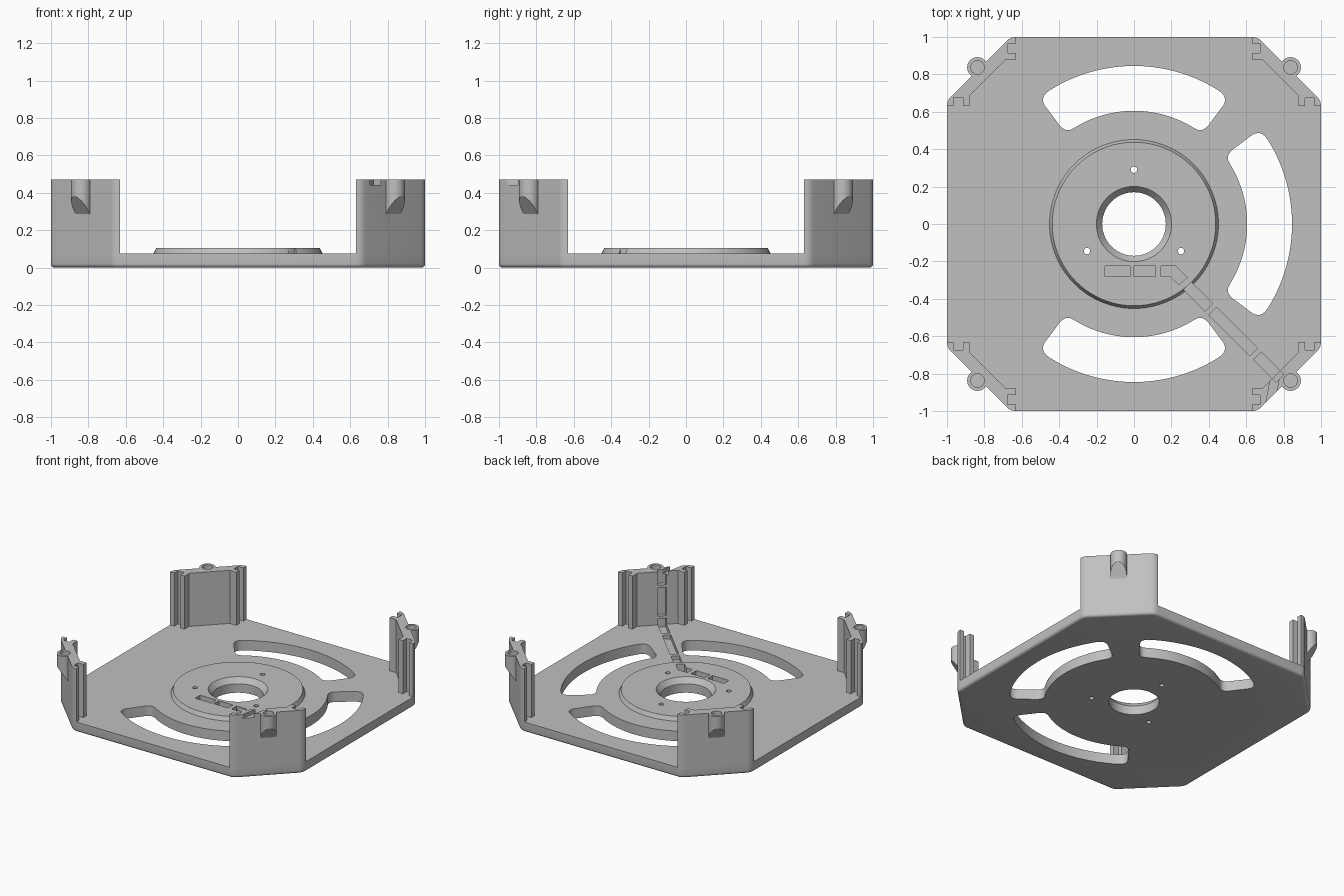
import bpy, bmesh, math
from mathutils import Matrix, Vector

cube = bpy.data.objects.get("Cube")
if cube:
    bpy.data.objects.remove(cube, do_unlink=True)

PLATE, DISC, TOP = 0.075, 0.105, 0.47

grey = bpy.data.materials.new("light_grey")
grey.use_nodes = True
grey.diffuse_color = (0.53, 0.53, 0.53, 1)
grey.node_tree.nodes["Principled BSDF"].inputs["Base Color"].default_value = grey.diffuse_color


def to_object(bm, name):
    bmesh.ops.recalc_face_normals(bm, faces=bm.faces)
    mesh = bpy.data.meshes.new(name)
    bm.to_mesh(mesh)
    bm.free()
    obj = bpy.data.objects.new(name, mesh)
    bpy.context.collection.objects.link(obj)
    return obj


def rounded(points, size, only=None, steps=6):
    """Round polygon corners; `only` limits it to some corner indices."""
    out = []
    for i, p in enumerate(points):
        p = Vector(p)
        if only is not None and i not in only:
            out.append(p)
            continue
        a = p + (Vector(points[i - 1]) - p).normalized() * size
        b = p + (Vector(points[(i + 1) % len(points)]) - p).normalized() * size
        for k in range(steps + 1):
            t = k / steps
            out.append(a * (1 - t) ** 2 + p * 2 * t * (1 - t) + b * t * t)
    return out


def prism(name, points, z0, z1, turn=0, bottom_bevel=0):
    bm = bmesh.new()
    face = bm.faces.new([bm.verts.new((x, y, z0)) for x, y in points])
    new = bmesh.ops.extrude_face_region(bm, geom=[face])["geom"]
    bmesh.ops.translate(bm, vec=(0, 0, z1 - z0),
                        verts=[v for v in new if isinstance(v, bmesh.types.BMVert)])
    bmesh.ops.recalc_face_normals(bm, faces=bm.faces)
    if bottom_bevel:
        rim = [e for e in bm.edges if all(abs(v.co.z - z0) < 1e-5 for v in e.verts)]
        bmesh.ops.bevel(bm, geom=rim, offset=bottom_bevel, segments=4,
                        profile=0.5, affect='EDGES')
    bm.transform(Matrix.Rotation(turn, 4, 'Z'))
    return to_object(bm, name)


def cone(name, r0, r1, z0, z1, x=0, y=0, sides=32):
    bm = bmesh.new()
    bmesh.ops.create_cone(bm, cap_ends=True, segments=sides, radius1=r0, radius2=r1,
                          depth=z1 - z0, matrix=Matrix.Translation((x, y, (z0 + z1) / 2)))
    return to_object(bm, name)


def strip(p, q, width, z0, z1):
    """Box running along the segment p-q."""
    p, q = Vector(p), Vector(q)
    d = (q - p).normalized()
    n = Vector((-d.y, d.x)) * width / 2
    return prism("cutter", [p - n, q - n, q + n, p + n], z0, z1)


def combine(obj, other, operation='DIFFERENCE'):
    mod = obj.modifiers.new("boolean", 'BOOLEAN')
    mod.operation, mod.solver, mod.object = operation, 'EXACT', other
    bpy.context.view_layer.update()
    result = obj.evaluated_get(bpy.context.evaluated_depsgraph_get())
    mesh = bpy.data.meshes.new_from_object(result)
    obj.modifiers.clear()
    obj.data = mesh
    bpy.data.objects.remove(other, do_unlink=True)


# Base plate: square with cut, rounded corners and a soft lower rim
C = 0.66
octagon = [(1, -C), (1, C), (C, 1), (-C, 1), (-1, C), (-1, -C), (-C, -1), (C, -1)]
base = prism("base_plate", rounded(octagon, 0.03), 0, PLATE, bottom_bevel=0.02)

# Raised centre disc with a sloping edge
combine(base, cone("disc", 0.453, 0.437, PLATE - 0.003, DISC, sides=96), 'UNION')

# Four curved slots
MID, HALF = 0.72, math.radians(37)
box = [(-HALF * MID, 0.605), (HALF * MID, 0.605), (HALF * MID, 0.845), (-HALF * MID, 0.845)]
corners = rounded(box, 0.06)
slot = []
for i, p in enumerate(corners):
    q = corners[(i + 1) % len(corners)]
    n = 36 if abs(q.x - p.x) > 0.1 else 1
    slot += [p.lerp(q, k / n) for k in range(n)]
slot = [(s.y * math.cos(s.x / MID), s.y * math.sin(s.x / MID)) for s in slot]
for k in range(4):
    combine(base, prism("cutter", slot, -0.1, 0.2, turn=k * math.pi / 2))

# Centre bore with funnel, and three screw holes
combine(base, cone("cutter", 0.17, 0.17, -0.1, 0.2, sides=72))
combine(base, cone("cutter", 0.165, 0.205, 0.06, DISC + 0.005, sides=72))
for k in range(3):
    a = math.radians(90 + 120 * k)
    combine(base, cone("cutter", 0.017, 0.017, -0.1, 0.2, 0.29 * math.cos(a), 0.29 * math.sin(a)))

# Cable channel: pockets left open between small bridges
W, FLOOR, ROW = 0.058, 0.045, -0.253
for x0, x1 in ((-0.155, -0.02), (0.0, 0.115)):
    combine(base, strip((x0, ROW), (x1, ROW), W, FLOOR, 0.2))
bend = [(0.145, ROW + W / 2), (0.145, ROW - W / 2), (0.195, ROW - W / 2),
        (0.24, -0.325), (0.285, -0.285), (0.222, ROW + W / 2)]
combine(base, prism("cutter", bend, FLOOR, 0.2))
for x0, x1 in ((0.285, 0.40), (0.42, 0.64), (0.66, 0.78)):
    combine(base, strip((x0, -x0 - 0.045), (x1, -x1 - 0.045), W, FLOOR, 0.2))

# Corner posts: thin diagonal wall, a notched rail at each end
half = [(0.63, 1), (0.63, 0.965), (0.675, 0.965), (0.675, 0.915),
        (0.63, 0.915), (0.63, 0.88), (0.684, 0.88)]
outline = [(1, C), (C, 1)] + half + [(y, x) for x, y in reversed(half)]
outline = rounded(outline, 0.029, only=(0, 1))
BOSS, R = 0.837, 0.055
posts = []
for k, side in enumerate(("back_left", "back_right", "front_right", "front_left")):
    turn = k * math.pi / 2
    post = prism("corner_post_" + side, outline, PLATE, TOP, turn)
    # Screw boss with a slanted underside
    bm = bmesh.new()
    bmesh.ops.create_cone(bm, cap_ends=True, segments=40, radius1=R, radius2=R,
                          depth=TOP - 0.15, matrix=Matrix.Translation((BOSS, BOSS, (TOP + 0.15) / 2)))
    out = Vector((1, 1, 0)).normalized()
    slope = out * R + Vector((0, 0, 0.08))
    normal = slope.cross(Vector((-1, 1, 0))).normalized()
    if normal.z > 0:
        normal.negate()
    cut = bmesh.ops.bisect_plane(bm, geom=bm.verts[:] + bm.edges[:] + bm.faces[:],
                                 plane_co=(BOSS, BOSS, 0.3), plane_no=normal, clear_outer=True)
    bmesh.ops.holes_fill(bm, edges=[e for e in cut["geom_cut"] if isinstance(e, bmesh.types.BMEdge)])
    bm.transform(Matrix.Rotation(turn, 4, 'Z'))
    combine(post, to_object(bm, "boss"), 'UNION')
    spot = Matrix.Rotation(turn, 3, 'Z') @ Vector((BOSS, BOSS, 0))
    combine(post, cone("cutter", 0.036, 0.036, 0.36, 0.6, spot.x, spot.y))
    posts.append(post)

# Cable channel up the front left post and out over its top
for z0, z1 in ((0.0, 0.12), (0.14, 0.35), (0.37, 0.6)):
    combine(posts[3], strip((0.72, -0.765), (0.78, -0.825), W, z0, z1))
combine(posts[3], strip((0.76, -0.79), (0.725, -0.97), 0.045, TOP - 0.028, 0.6))

# Colour and shading
for obj in [base] + posts:
    obj.data.materials.clear()
    obj.data.materials.append(grey)
    for poly in obj.data.polygons:
        poly.material_index = 0
bpy.ops.object.select_all(action='DESELECT')
for obj in [base] + posts:
    obj.select_set(True)
bpy.context.view_layer.objects.active = base
bpy.ops.object.shade_smooth_by_angle(angle=math.radians(30))
